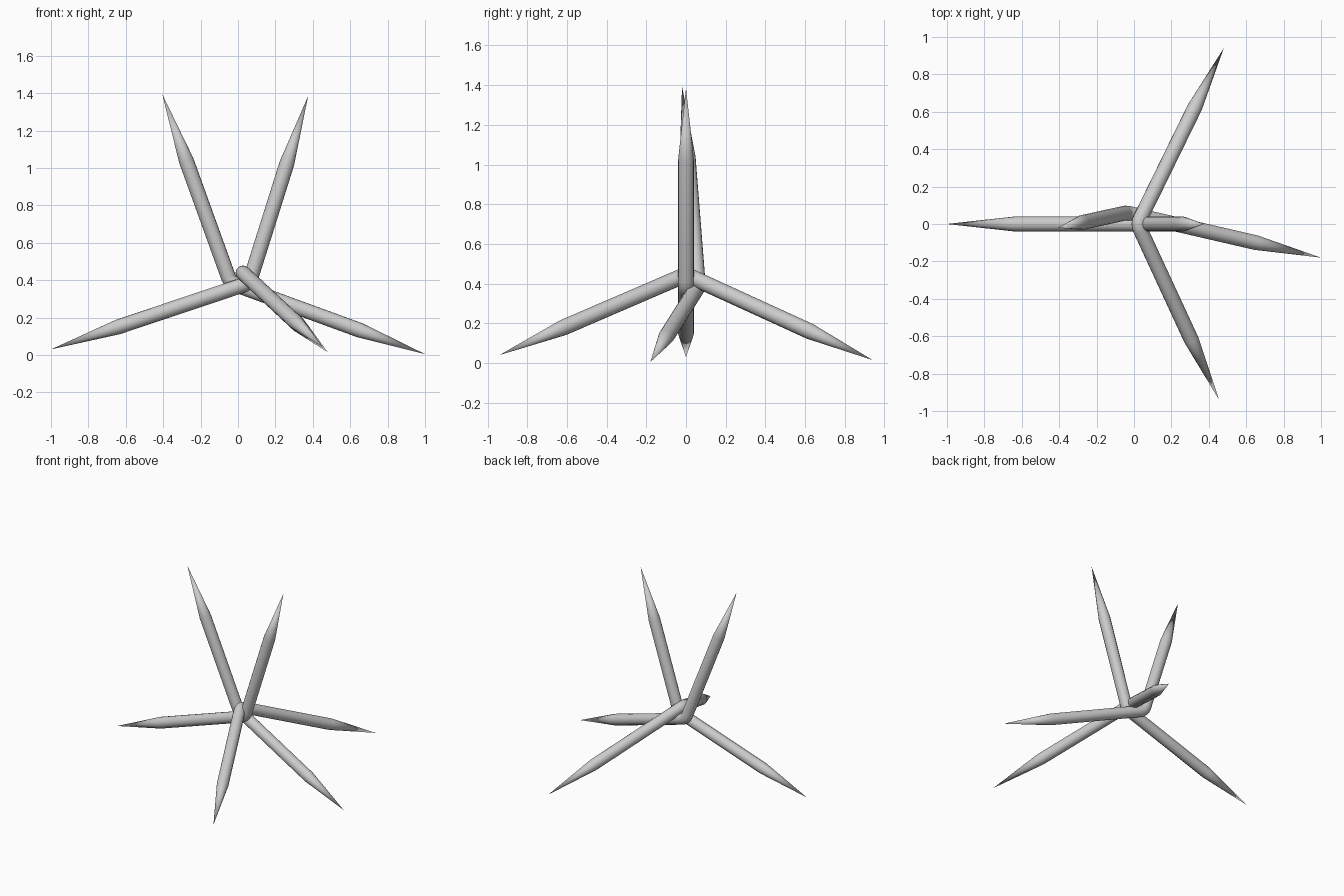
import bpy, bmesh, math
from mathutils import Vector

if "Cube" in bpy.data.objects:
    bpy.data.objects.remove(bpy.data.objects["Cube"])

R = 0.04       # shaft radius
TAPER = 0.38   # length of the pointed end
SIDES = 16
FILLET = 0.035  # bend rounding length


def spike_rod(name, tip_a, bend, tip_b):
    """Rod bent once in the middle, sharpened at both ends."""
    a, m, b = Vector(tip_a), Vector(bend), Vector(tip_b)
    da, db = (a - m).normalized(), (b - m).normalized()
    side = da.cross(db).normalized()      # normal of the bend plane
    p0, p2 = m + da * FILLET, m + db * FILLET

    # centre line: shoulder, rounded bend, other shoulder
    path = [(a - da * TAPER, -da)]
    for i in range(5):
        t = i / 4
        pos = p0 * (1 - t) ** 2 + m * 2 * t * (1 - t) + p2 * t ** 2
        path.append((pos, ((m - p0) * (1 - t) + (p2 - m) * t).normalized()))
    path.append((b - db * TAPER, db))

    bm = bmesh.new()
    rings = []
    for pos, tangent in path:
        up = side.cross(tangent)
        angles = [2 * math.pi * k / SIDES for k in range(SIDES)]
        rings.append([bm.verts.new(pos + R * (side * math.cos(q) + up * math.sin(q)))
                      for q in angles])
    start, end = bm.verts.new(a), bm.verts.new(b)
    for k in range(SIDES):
        n = (k + 1) % SIDES
        for r, s in zip(rings, rings[1:]):
            bm.faces.new((r[k], r[n], s[n], s[k]))
        bm.faces.new((start, rings[0][n], rings[0][k]))
        bm.faces.new((end, rings[-1][k], rings[-1][n]))
    bmesh.ops.recalc_face_normals(bm, faces=bm.faces)

    mesh = bpy.data.meshes.new(name)
    bm.to_mesh(mesh)
    bm.free()
    obj = bpy.data.objects.new(name, mesh)
    bpy.context.collection.objects.link(obj)
    bpy.ops.object.select_all(action='DESELECT')
    obj.select_set(True)
    bpy.context.view_layer.objects.active = obj
    bpy.ops.object.shade_smooth_by_angle(angle=math.radians(30))


# three interlocked bent rods: two with an upright spike, one as a ground pair
spike_rod("left_spike_rod", (-1.0, 0, 0.03), (0.06, 0, 0.385), (0.375, 0, 1.385))
spike_rod("right_spike_rod", (1.0, -0.18, 0.005), (-0.04, 0.06, 0.385), (-0.405, -0.02, 1.395))
spike_rod("ground_spike_rod", (0.455, -0.94, 0.04), (0.02, 0, 0.445), (0.48, 0.94, 0.015))
